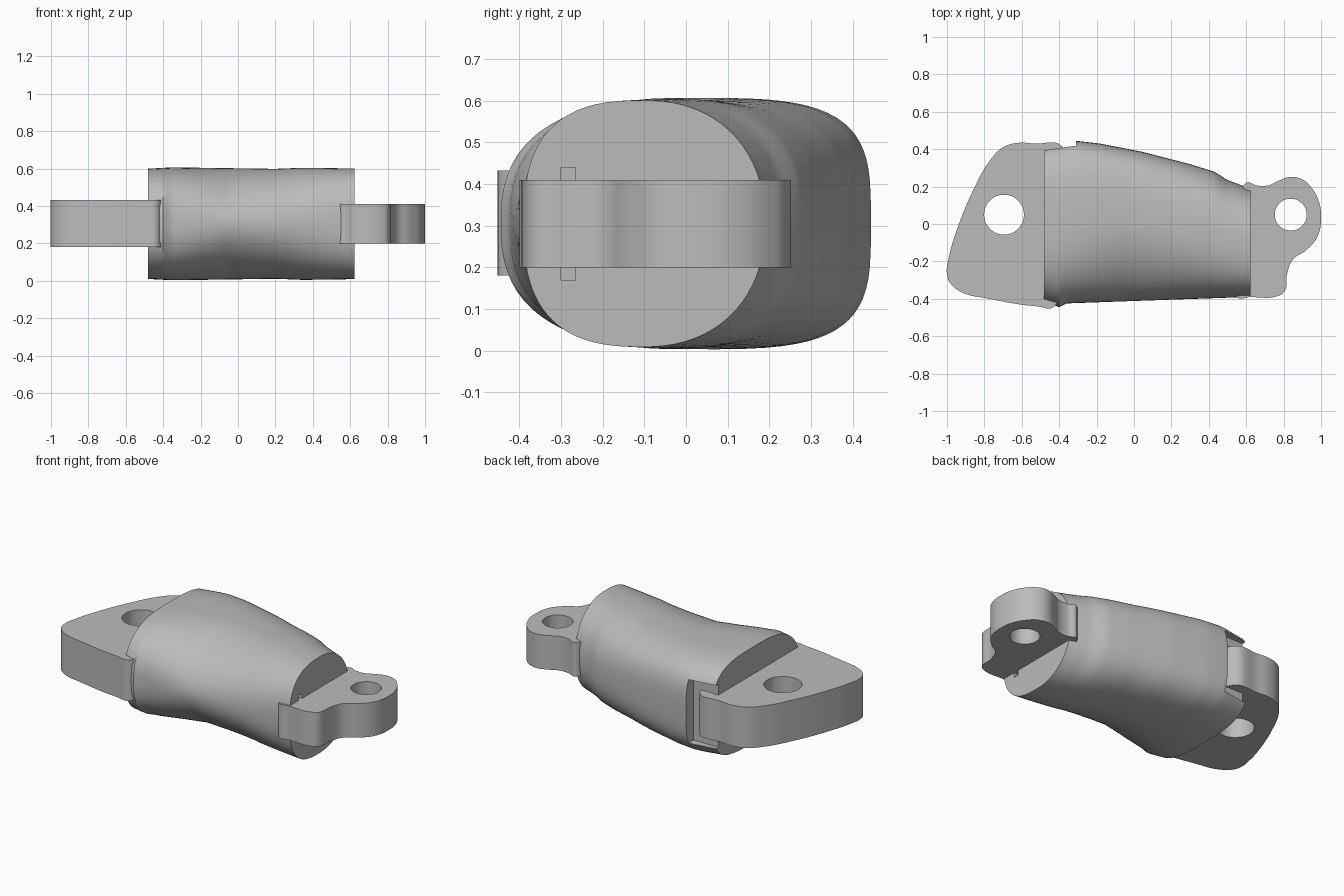
import bpy, bmesh, math
from mathutils import Vector

if "Cube" in bpy.data.objects:
    bpy.data.objects.remove(bpy.data.objects["Cube"], do_unlink=True)

grey = bpy.data.materials.new("plain grey")
grey.use_nodes = True
grey.diffuse_color = (0.5, 0.5, 0.5, 1)
grey.node_tree.nodes["Principled BSDF"].inputs["Base Color"].default_value = (0.5, 0.5, 0.5, 1)


def finish(name, mesh, angle=30):
    obj = bpy.data.objects.new(name, mesh)
    bpy.context.collection.objects.link(obj)
    mesh.materials.clear()
    mesh.materials.append(grey)
    bpy.ops.object.select_all(action="DESELECT")
    obj.select_set(True)
    bpy.context.view_layer.objects.active = obj
    bpy.ops.object.shade_smooth_by_angle(angle=math.radians(angle))
    return obj


def plate(name, outline, hole, radius, z0, z1):
    """Rounded flat lug with a round hole, extruded between two heights."""
    curve = bpy.data.curves.new(name, "CURVE")
    curve.dimensions = "2D"
    curve.fill_mode = "BOTH"
    curve.extrude = (z1 - z0) / 2
    curve.resolution_u = 8
    ring = [(hole[0] + radius * math.cos(k * math.pi / 4),
             hole[1] + radius * math.sin(k * math.pi / 4)) for k in range(8)]
    for pts in (outline, ring):
        spline = curve.splines.new("BEZIER")
        spline.bezier_points.add(len(pts) - 1)
        spline.use_cyclic_u = True
        for bp, p in zip(spline.bezier_points, pts):
            bp.co = (p[0], p[1], 0)
            bp.handle_left_type = bp.handle_right_type = "AUTO"
    temp = bpy.data.objects.new(name + " curve", curve)
    bpy.context.collection.objects.link(temp)
    bpy.context.view_layer.update()
    mesh = bpy.data.meshes.new_from_object(
        temp.evaluated_get(bpy.context.evaluated_depsgraph_get()))
    bpy.data.objects.remove(temp, do_unlink=True)
    bm = bmesh.new()
    bm.from_mesh(mesh)
    bmesh.ops.remove_doubles(bm, verts=bm.verts, dist=0.0005)
    bmesh.ops.translate(bm, verts=bm.verts, vec=Vector((0, 0, (z0 + z1) / 2)))
    bmesh.ops.recalc_face_normals(bm, faces=bm.faces)
    bm.to_mesh(mesh)
    bm.free()
    return finish(name, mesh)


def lerp(table, x):
    for (a, u), (b, v) in zip(table, table[1:]):
        if x <= b:
            return u + (v - u) * (x - a) / (b - a)
    return table[-1][1]


# Sleeve profile along x: back edge, front edge, crown line, corner fullness
back = [(-.48, .42), (-.31, .445), (-.18, .43), (.05, .385), (.3, .32),
        (.43, .28), (.5, .235), (.62, .19)]
front = [(-.48, -.42), (-.4, -.445), (-.36, -.425), (.62, -.39)]
crown = [(-.48, -.02), (-.2, .02), (.1, 0), (.62, -.1)]
back_full = [(-.48, 3.8), (-.2, 3.6), (.3, 2.7), (.62, 2.2)]
front_full = [(-.48, 2.6), (-.34, 2.5), (-.05, 1.85), (.3, 2.1), (.62, 2.7)]
height = [(-.48, .295), (-.35, .302), (.2, .294), (.35, .3), (.62, .296)]

bm = bmesh.new()
N, rings = 72, []
for i in range(56):
    x = -.48 + 1.103 * i / 55
    mid, h = lerp(crown, x), lerp(height, x)
    ring = []
    for k in range(N):
        a = 2 * math.pi * (k + .5) / N
        c, s = math.cos(a), math.sin(a)
        n = lerp(back_full if c > 0 else front_full, x)
        reach = lerp(back, x) - mid if c > 0 else mid - lerp(front, x)
        y = mid + math.copysign(abs(c) ** (2 / n), c) * reach
        z = .305 + math.copysign(abs(s) ** (2 / n), s) * h
        ring.append(bm.verts.new((x, y, z)))
    rings.append(ring)
for r, q in zip(rings, rings[1:]):
    for k in range(N):
        j = (k + 1) % N
        bm.faces.new((r[k], r[j], q[j], q[k]))
bm.faces.new(rings[0])
bm.faces.new(rings[-1])
bmesh.ops.recalc_face_normals(bm, faces=bm.faces)
mesh = bpy.data.meshes.new("sleeve")
bm.to_mesh(mesh)
bm.free()
sleeve = finish("sleeve", mesh, 35)

# Notches where the lugs enter the sleeve
for name, lo, hi in (("back notch", (-.6, .37, .11), (-.31, .6, .5)),
                     ("front notch", (-.6, -.6, .18), (-.42, -.4, .43)),
                     ("end slot", (.57, -.3, .17), (.7, -.265, .44))):
    bm = bmesh.new()
    bmesh.ops.create_cube(bm, size=1)
    for v in bm.verts:
        v.co = [lo[k] if v.co[k] < 0 else hi[k] for k in range(3)]
    mesh = bpy.data.meshes.new(name)
    bm.to_mesh(mesh)
    bm.free()
    cutter = bpy.data.objects.new(name, mesh)
    bpy.context.collection.objects.link(cutter)
    mod = sleeve.modifiers.new(name, "BOOLEAN")
    mod.object, mod.operation, mod.solver = cutter, "DIFFERENCE", "EXACT"
    bpy.context.view_layer.objects.active = sleeve
    bpy.ops.object.modifier_apply(modifier=name)
    bpy.data.objects.remove(cutter, do_unlink=True)

# Lugs at the two ends
plate("large lug",
      [(-1, -.27), (-.98, -.32), (-.91, -.37), (-.8, -.395), (-.52, -.44),
       (-.425, -.44), (-.42, -.3), (-.4, .2), (-.38, .41), (-.54, .43),
       (-.62, .434), (-.7, .41), (-.77, .34), (-.86, .18), (-.95, -.04), (-.99, -.18)],
      (-.695, .05), .106, .18, .432)
plate("small lug",
      [(.545, -.3), (.55, -.391), (.62, -.391), (.77, -.385), (.805, -.36),
       (.82, -.26), (.85, -.19), (.92, -.14), (.98, -.07), (1, .04), (.985, .13),
       (.94, .205), (.9, .238), (.84, .252), (.77, .23), (.72, .207), (.66, .205),
       (.6, .22), (.58, .1)],
      (.838, .05), .085, .2, .41)
